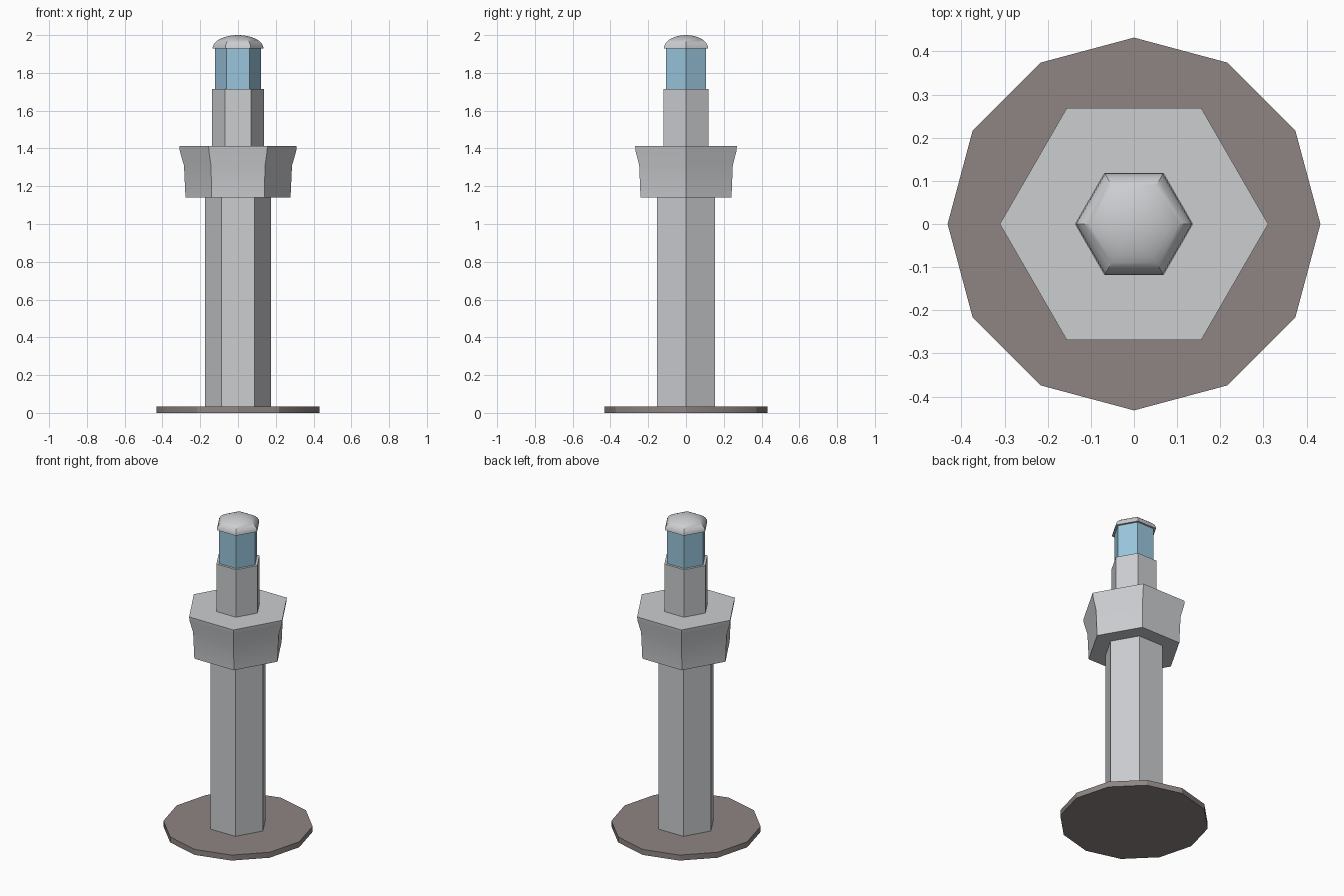
import bpy, bmesh, math

if "Cube" in bpy.data.objects:
    bpy.data.objects.remove(bpy.data.objects["Cube"])


def material(name, rgb):
    m = bpy.data.materials.new(name)
    m.diffuse_color = (*rgb, 1)
    m.use_nodes = True
    m.node_tree.nodes["Principled BSDF"].inputs["Base Color"].default_value = m.diffuse_color
    return m


STONE = material("pale grey wall", (0.60, 0.61, 0.63))
ROCK = material("brown grey rock", (0.27, 0.235, 0.225))
GLASS = material("blue glass", (0.32, 0.56, 0.72))


def lathe(name, profile, mat, sides=6):
    """Closed solid from (radius, z) rings; radius 0 ends in a point."""
    bm = bmesh.new()
    rings = []
    for r, z in profile:
        if r == 0:
            rings.append([bm.verts.new((0, 0, z))] * sides)
        else:
            rings.append([bm.verts.new((r * math.cos(math.tau * i / sides),
                                        r * math.sin(math.tau * i / sides), z))
                          for i in range(sides)])
    for a, b in zip(rings, rings[1:]):
        for i in range(sides):
            j = (i + 1) % sides
            quad = [a[i], a[j], b[j], b[i]]
            bm.faces.new(list(dict.fromkeys(quad)))
    bm.faces.new(rings[0][::-1])
    if profile[-1][0] > 0:
        bm.faces.new(rings[-1])
    me = bpy.data.meshes.new(name)
    bm.to_mesh(me)
    bm.free()
    me.materials.append(mat)
    ob = bpy.data.objects.new(name, me)
    bpy.context.collection.objects.link(ob)
    bpy.ops.object.select_all(action='DESELECT')
    ob.select_set(True)
    bpy.context.view_layer.objects.active = ob
    bpy.ops.object.shade_smooth_by_angle(angle=math.radians(30))
    return ob


# Twelve-sided ground slab
lathe("base", [(0.432, 0), (0.432, 0.035)], ROCK, 12)
# Main hexagonal tower
lathe("tower", [(0.176, 0.035), (0.176, 1.14)], STONE)
# Flared gallery
lathe("gallery", [(0.278, 1.14), (0.286, 1.31), (0.308, 1.385), (0.311, 1.412)], STONE)
# Narrow upper tower
lathe("upper_tower", [(0.137, 1.412), (0.137, 1.715)], STONE)
# Glazed lantern room
lathe("lantern", [(0.121, 1.715), (0.121, 1.93)], GLASS)
# Domed roof
dome = [(0.135 * math.cos(math.radians(a)), 1.93 + 0.07 * math.sin(math.radians(a)))
        for a in range(0, 90, 10)]
lathe("dome", dome + [(0, 2.0)], STONE)
